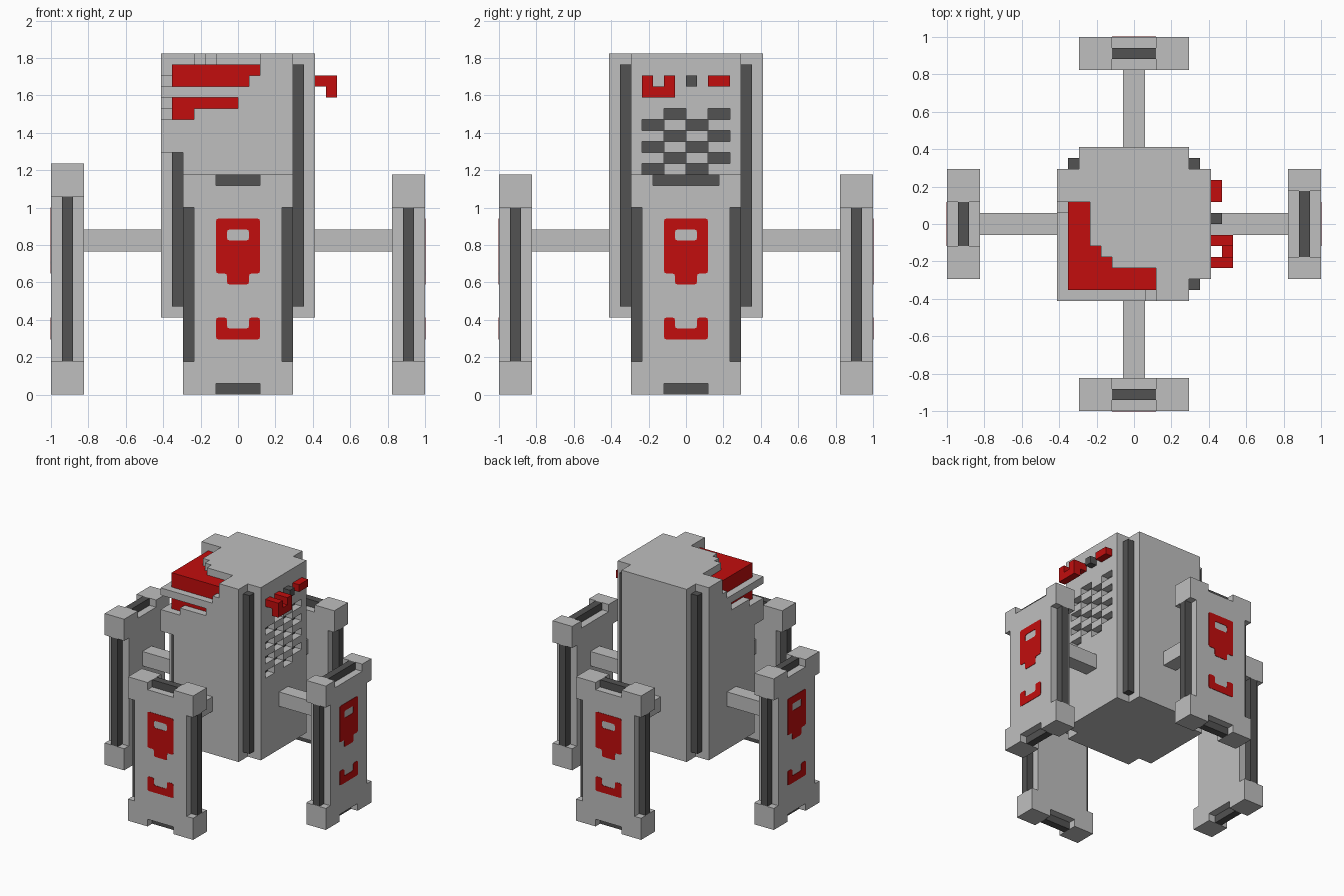
import bpy, bmesh, math
from mathutils import Matrix, Vector

cube = bpy.data.objects.get("Cube")
if cube:
    bpy.data.objects.remove(cube, do_unlink=True)

U = 1 / 17  # one building block


def material(name, color):
    m = bpy.data.materials.new(name)
    m.use_nodes = True
    m.diffuse_color = (*color, 1)
    m.node_tree.nodes["Principled BSDF"].inputs["Base Color"].default_value = (*color, 1)
    return m


GREY = material("light grey", (0.52, 0.52, 0.52))
DARK = material("dark grey", (0.084, 0.084, 0.084))
RED = material("red", (0.54, 0.004, 0.004))
FLAT = Matrix.Identity(4)


def add_object(name, mesh, mats, matrix=FLAT):
    mesh.transform(matrix)
    for m in mats:
        mesh.materials.append(m)
    obj = bpy.data.objects.new(name, mesh)
    bpy.context.collection.objects.link(obj)
    return obj


def add_prism(bm, outline, z0, z1):
    base = bm.faces.new([bm.verts.new((x * U, y * U, z0 * U)) for x, y in outline])
    top = bmesh.ops.extrude_face_region(bm, geom=[base])["geom"]
    verts = [v for v in top if isinstance(v, bmesh.types.BMVert)]
    bmesh.ops.translate(bm, verts=verts, vec=(0, 0, (z1 - z0) * U))


def finish(bm, name, mats, matrix=FLAT):
    bmesh.ops.recalc_face_normals(bm, faces=bm.faces[:])
    mesh = bpy.data.meshes.new(name)
    bm.to_mesh(mesh)
    bm.free()
    return add_object(name, mesh, mats, matrix)


def boxes(name, mat, spans, matrix=FLAT):
    """Boxes given as (x0, x1, y0, y1, z0, z1) in blocks."""
    bm = bmesh.new()
    for x0, x1, y0, y1, z0, z1 in spans:
        add_prism(bm, [(x0, y0), (x1, y0), (x1, y1), (x0, y1)], z0, z1)
    return finish(bm, name, [mat], matrix)


# Body: stacked layers with notched corners, a corner mouth and a grille recess
NOTCH = [(-7, -5), (-5, -5), (-5, -7)]
FILLED = [(-7, -7)]
STAIR = [(-7, 2), (-4, 2), (-4, -2), (-3, -2), (-3, -3), (-2, -3), (-2, -4), (2, -4), (2, -7)]
RECESS = [(7, -4), (6, -4), (6, 4), (7, 4)]


def mouth(a):
    return [(-7, a), (-6, a), (-6, -6), (a, -6), (a, -7)]


def body_outline(corner, side):
    return (corner + [(5, -7), (5, -5), (7, -5)] + side +
            [(7, 5), (5, 5), (5, 7), (-5, 7), (-5, 5), (-7, 5)])


layers = [
    (7, 18, NOTCH, []), (18, 22, NOTCH, RECESS), (22, 25, FILLED, RECESS),
    (25, 26, mouth(-4), RECESS), (26, 27, mouth(0), []), (27, 28, FILLED, []),
    (28, 29, mouth(1), []), (29, 30, mouth(2), []), (30, 31, STAIR, []),
]
bm = bmesh.new()
for z0, z1, corner, side in layers:
    add_prism(bm, body_outline(corner, side), z0, z1)
bmesh.ops.recalc_face_normals(bm, faces=bm.faces[:])
for f in bm.faces:
    c, n = f.calc_center_median() / U, f.normal
    if n.x > 0.9 and abs(c.x - 6) < 0.1:
        f.material_index = 1      # grille back
    elif (n.x < -0.9 and abs(c.x + 6) < 0.1) or (n.y < -0.9 and abs(c.y + 6) < 0.1):
        f.material_index = 2      # mouth walls
    elif n.z > 0.9 and abs(c.z - 30) < 0.1:
        f.material_index = 2      # mouth top
finish(bm, "body", [GREY, DARK, RED])

# Grille: alternate blocks filling the recess
boxes("grille", GREY, [(6, 7, y, y + 2, z, z + 1)
                       for z in range(18, 26) for i, y in enumerate(range(-4, 4, 2))
                       if (z + i) % 2 == 1])

# Corner posts
for name, x, y, top in (("front_left", 5, -6, 30), ("front_right", -6, -6, 22),
                        ("back_left", 5, 5, 30), ("back_right", -6, 5, 30)):
    boxes(name + "_post", DARK, [(x, x + 1, y, y + 1, 8, top)])

# Small fittings on the left side
boxes("side_hook", RED, [(7, 9, -4, -3, 28, 29), (7, 9, -2, -1, 28, 29), (8, 9, -4, -1, 27, 28)])
boxes("side_knob", DARK, [(7, 8, 0, 1, 28, 29)])
boxes("side_bar", RED, [(7, 8, 2, 4, 28, 29)])


# Painted leg markings
def rounded(points, r=0.25):
    """Soften each corner of a closed outline."""
    out = []
    for i, p in enumerate(points):
        p, a, b = Vector(p), Vector(points[i - 1]), Vector(points[(i + 1) % len(points)])
        s, e = p + (a - p).normalized() * r, p + (b - p).normalized() * r
        out += [s, s * 0.25 + p * 0.5 + e * 0.25, e]
    return out


def marking(name, outlines, matrix):
    curve = bpy.data.curves.new(name, "CURVE")
    curve.dimensions = "2D"
    curve.fill_mode = "BOTH"
    curve.extrude = 0.003
    for outline in outlines:
        pts = rounded(outline)
        spline = curve.splines.new("POLY")
        spline.points.add(len(pts) - 1)
        spline.use_cyclic_u = True
        for sp, p in zip(spline.points, pts):
            sp.co = (p.x * U, p.y * U, 0, 1)
    temp = bpy.data.objects.new(name + "_curve", curve)
    bpy.context.collection.objects.link(temp)
    deps = bpy.context.evaluated_depsgraph_get()
    mesh = bpy.data.meshes.new_from_object(temp.evaluated_get(deps))
    bpy.data.objects.remove(temp, do_unlink=True)
    mesh.materials.clear()
    add_object(name, mesh, [RED], matrix @ Matrix.Translation((0, 0, 17 * U)))


# Legs: outline drawn upright, then turned to each side
def leg(name, angle, h, w):
    turn = Matrix.Rotation(math.radians(angle), 4, "Z")
    upright = turn @ Matrix.Rotation(math.radians(90), 4, "X")
    half = [(2, 1), (2, 0), (5, 0), (5, 3), (4, 3), (4, h - 3),
            (5, h - 3), (5, h), (w, h), (w, h - 1)]
    bm = bmesh.new()
    add_prism(bm, half + [(-x, z) for x, z in reversed(half)], 14, 17)
    finish(bm, name + "_leg", [GREY], upright)
    boxes(name + "_leg_rails", DARK, [
        (4, 5, -16, -15, 3, h - 3), (-5, -4, -16, -15, 3, h - 3),
        (-2, 2, -16, -15, 0, 1), (-w, w, -16, -15, h - 1, h)], turn)
    boxes(name + "_arm", GREY, [(-1, 1, -14, -7, 13, 15)], turn)
    t = h - 4
    marking(name + "_upper_marking", [
        [(-2, t), (-2, t - 5), (-1, t - 5), (-1, t - 6), (1, t - 6), (1, t - 5), (2, t - 5), (2, t)],
        [(-1, t - 1), (-1, t - 2), (1, t - 2), (1, t - 1)]], upright)
    marking(name + "_lower_marking", [
        [(-2, 5), (2, 5), (2, 7), (1, 7), (1, 6), (-1, 6), (-1, 7), (-2, 7)]], upright)


leg("front", 0, 20, 2)
leg("left", 90, 20, 3)
leg("back", 180, 20, 2)
leg("right", 270, 21, 2)
